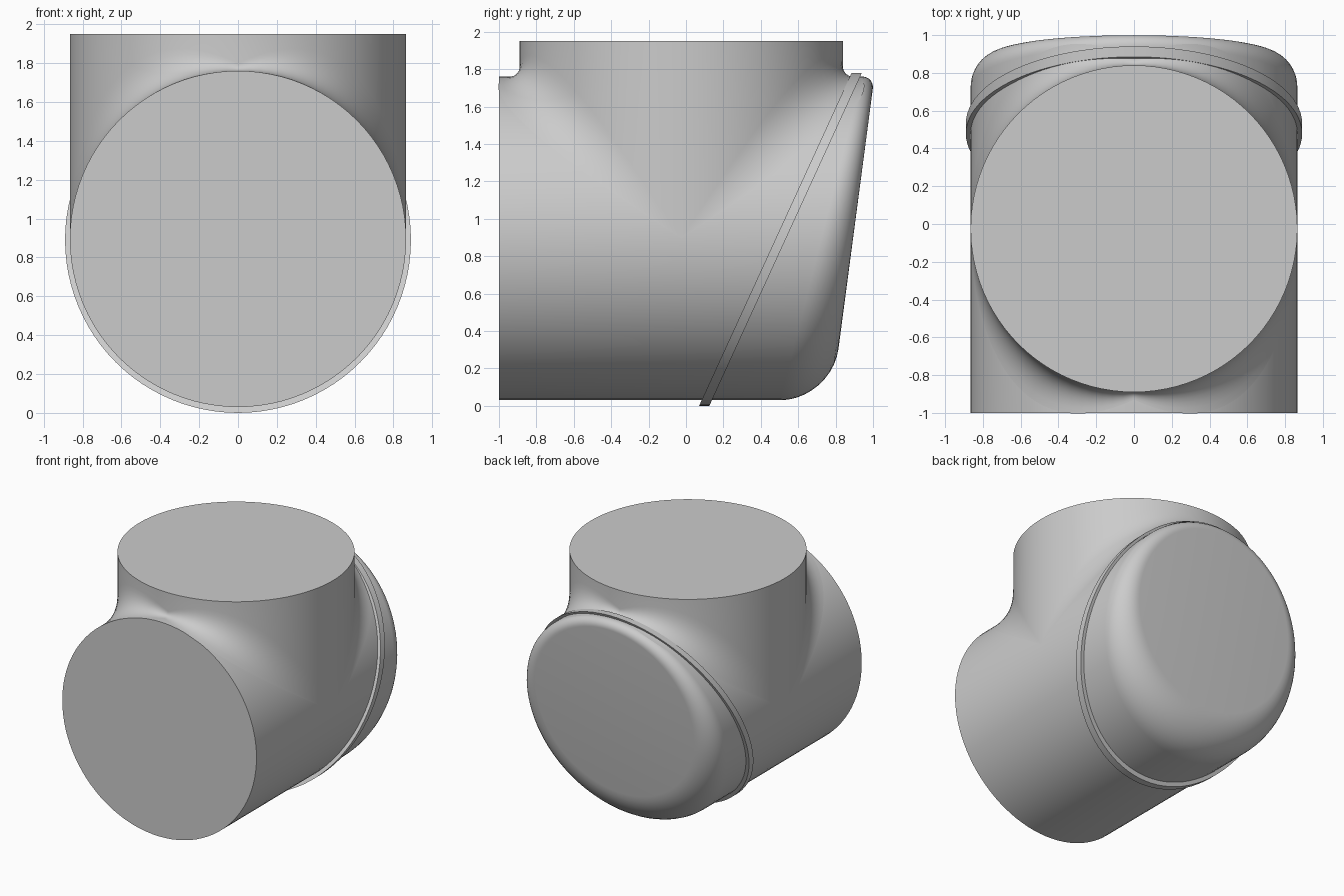
import bpy, bmesh
from math import sin, cos, pi, radians

if "Cube" in bpy.data.objects:
    bpy.data.objects.remove(bpy.data.objects["Cube"])

R = 0.865          # pipe radius
ZC = 0.895         # height of the main pipe axis
YC = -0.025        # position of the upright axis
TOP = 1.95
SEG = 96
ANGLES = [2 * pi * i / SEG for i in range(SEG)]

grey = bpy.data.materials.new("plain grey")
grey.use_nodes = True
colour = (0.6, 0.6, 0.6, 1)
grey.diffuse_color = colour
grey.node_tree.nodes["Principled BSDF"].inputs["Base Color"].default_value = colour


def loft(name, rings, cap_start=False, cap_end=False, closed=False):
    """Skin a list of point rings, with optional flat end caps."""
    bm = bmesh.new()
    loops = [[bm.verts.new(p) for p in ring] for ring in rings]
    pairs = list(zip(loops, loops[1:]))
    if closed:
        pairs.append((loops[-1], loops[0]))
    for a, b in pairs:
        for i in range(len(a)):
            j = (i + 1) % len(a)
            bm.faces.new((a[i], a[j], b[j], b[i]))
    if cap_start:
        bm.faces.new(loops[0][::-1])
    if cap_end:
        bm.faces.new(loops[-1])
    bmesh.ops.dissolve_degenerate(bm, dist=1e-5, edges=bm.edges)
    bmesh.ops.recalc_face_normals(bm, faces=bm.faces)
    mesh = bpy.data.meshes.new(name)
    bm.to_mesh(mesh)
    bm.free()
    mesh.materials.append(grey)
    obj = bpy.data.objects.new(name, mesh)
    bpy.context.collection.objects.link(obj)
    bpy.ops.object.select_all(action="DESELECT")
    obj.select_set(True)
    bpy.context.view_layer.objects.active = obj
    bpy.ops.object.shade_smooth_by_angle(angle=radians(30))
    return obj


# Main pipe: flat front, slanted back with a rounded rim that widens downward
def back_plane(z):
    return 0.775 + 0.132 * z


def rim_point(a, u):
    size = 0.17 - 0.105 * sin(a)
    radius = R - size * (1 - cos(u))
    z = ZC + radius * sin(a)
    return (radius * cos(a), back_plane(z) - size * (1 - sin(u)), z)


pipe_rings = [[(R * cos(a), -1, ZC + R * sin(a)) for a in ANGLES]]
pipe_rings += [[rim_point(a, pi / 2 * k / 10) for a in ANGLES] for k in range(11)]
loft("main_pipe", pipe_rings, cap_start=True, cap_end=True)


# Upright branch: follows the saddle joint and flares smoothly into the pipe
def flare_point(a, u):
    x, y = R * cos(a), R * sin(a)
    side = 1 if y >= 0 else -1
    flare = abs(sin(a)) * (0.04 + 0.4 * abs(cos(a)))
    up, out = flare * (1 - u) ** 2, flare * u ** 2
    return (x, YC + y + side * out, ZC + abs(y) + up)


branch_rings = [[(R * cos(a), YC + R * sin(a), TOP) for a in ANGLES]]
branch_rings += [[flare_point(a, k / 10) for a in ANGLES] for k in range(11)]
loft("upright_branch", branch_rings, cap_start=True)


# Slanted raised band around the main pipe
def band_ring(radius, offset):
    ring = []
    for a in ANGLES:
        z = 0.89 + radius * sin(a)
        ring.append((radius * cos(a), offset + 0.458 * z, z))
    return ring


loft("slanted_band", [band_ring(r, y) for r, y in
                      ((0.84, 0.07), (0.89, 0.07), (0.89, 0.125), (0.84, 0.125))],
     closed=True)
